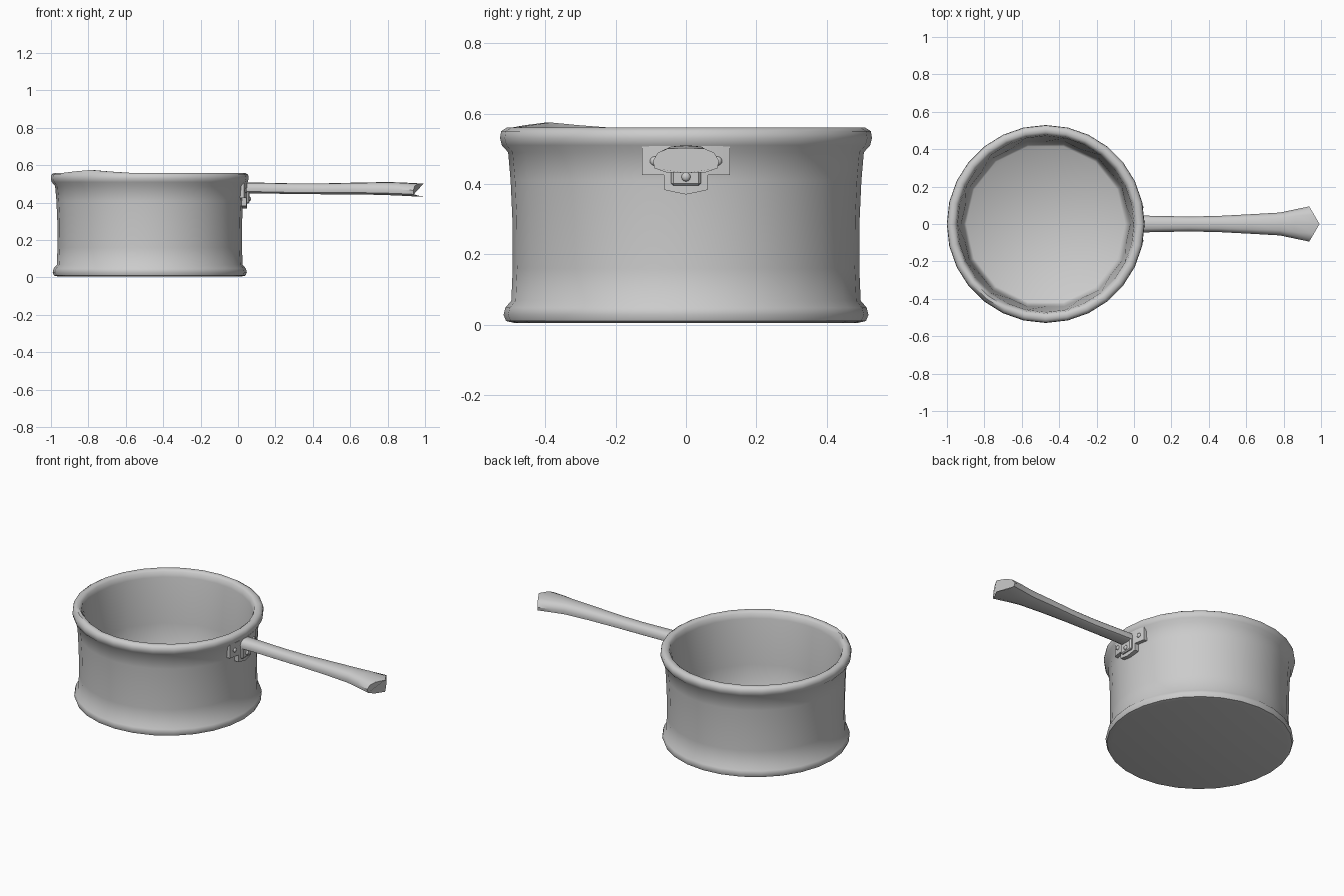
import bpy, bmesh, math
from mathutils import Vector, Matrix

if "Cube" in bpy.data.objects:
    bpy.data.objects.remove(bpy.data.objects["Cube"])

CX = -0.472   # pot axis
SEG = 28


def finish(bm, name, angle=40):
    bmesh.ops.recalc_face_normals(bm, faces=bm.faces)
    me = bpy.data.meshes.new(name)
    bm.to_mesh(me)
    bm.free()
    for p in me.polygons:
        p.use_smooth = True
    me.set_sharp_from_angle(angle=math.radians(angle))
    ob = bpy.data.objects.new(name, me)
    bpy.context.scene.collection.objects.link(ob)
    return ob


def skin(bm, rings):
    """Join successive closed rings with quads and cap both ends."""
    vs = [[bm.verts.new(p) for p in r] for r in rings]
    n = len(vs[0])
    for a, b in zip(vs, vs[1:]):
        for i in range(n):
            j = (i + 1) % n
            bm.faces.new((a[i], a[j], b[j], b[i]))
    bm.faces.new(vs[0])
    bm.faces.new(vs[-1])


# Pot: turned profile from underside, over the rim, down to the inner floor
profile = [(0.485, 0.004), (0.512, 0.01), (0.519, 0.028), (0.514, 0.048),
           (0.497, 0.068), (0.493, 0.16), (0.494, 0.30), (0.499, 0.41),
           (0.506, 0.49), (0.524, 0.51), (0.529, 0.53), (0.526, 0.55),
           (0.510, 0.560), (0.492, 0.560), (0.478, 0.550), (0.471, 0.52),
           (0.452, 0.25), (0.440, 0.05), (0.425, 0.035)]
rings = []
for k, (r, z) in enumerate(profile):
    ring = []
    for i in range(SEG):
        a = 2 * math.pi * i / SEG
        # inner floor is coarser: every second corner lies on the chord
        rr = r * math.cos(2 * math.pi / SEG) if k >= 16 and i % 2 else r
        # slight lift of the rim on the front left
        lift = 0
        if k in (12, 13):
            d = abs(math.degrees(a) - 231)
            lift = 0.015 * max(0, 1 - d / 24)
        ring.append((CX + rr * math.cos(a), rr * math.sin(a), z + lift))
    rings.append(ring)
bm = bmesh.new()
skin(bm, rings)
finish(bm, "pot", 50)

# Handle: rounded section flaring to a pointed end (x, half width, bottom, top)
stations = [(0.02, 0.046, 0.450, 0.508), (0.12, 0.043, 0.450, 0.507),
            (0.30, 0.040, 0.446, 0.503), (0.45, 0.043, 0.445, 0.503),
            (0.62, 0.052, 0.445, 0.507), (0.78, 0.061, 0.441, 0.510),
            (0.86, 0.078, 0.438, 0.509), (0.937, 0.094, 0.434, 0.505)]
section = [(-0.6, 0), (0, 0), (0.6, 0), (0.95, 0.15), (1, 0.45), (0.85, 0.78),
           (0.55, 0.96), (0, 1), (-0.55, 0.96), (-0.85, 0.78), (-1, 0.45), (-0.95, 0.15)]
rings = [[(x, w * s, b + (t - b) * h) for s, h in section] for x, w, b, t in stations]
# the end face is pushed out to a centre point
x, w, b, t = stations[-1]
rings[-1] = [(x + 0.055 * (1 - abs(s)), w * s, b - 0.003 * (1 - abs(s)) + (t - b) * h)
             for s, h in section]
bm = bmesh.new()
skin(bm, rings)
finish(bm, "handle", 35)


def surface_x(y, r=0.503):
    return CX + math.sqrt(r * r - y * y)


# Bracket: plate with a pointed lower tab, bent around the pot wall
cols = [(0.125, 0.425), (0.095, 0.425), (0.062, 0.425), (0.061, 0.383), (0.03, 0.376)]
cols = [(-y, b) for y, b in cols] + [(0, 0.370)] + [(y, b) for y, b in reversed(cols)]
rings = []
for y, b in cols:
    x = surface_x(y)
    rings.append([(x - 0.025, y, b), (x + 0.018, y, b),
                  (x + 0.018, y, 0.508), (x - 0.025, y, 0.508)])
bm = bmesh.new()
skin(bm, rings)
finish(bm, "bracket", 30)

# Socket under the handle root
bm = bmesh.new()
bmesh.ops.create_cube(bm, size=1, matrix=Matrix.Translation((0.048, 0, 0.43))
                      @ Matrix.Diagonal((0.026, 0.084, 0.07, 1)))
bmesh.ops.bevel(bm, geom=bm.edges[:], offset=0.006, segments=1, affect='EDGES')
finish(bm, "handle_socket", 30)

# Rivets
for n, (x, y, z) in enumerate([(surface_x(0.09) + 0.018, -0.09, 0.465),
                               (surface_x(0.09) + 0.018, 0.09, 0.465),
                               (0.061, 0, 0.42)]):
    bm = bmesh.new()
    bmesh.ops.create_uvsphere(bm, u_segments=10, v_segments=6, radius=0.013,
                              matrix=Matrix.Translation((x, y, z))
                              @ Matrix.Diagonal((0.7, 1, 1, 1)))
    finish(bm, f"rivet_{n + 1}")
